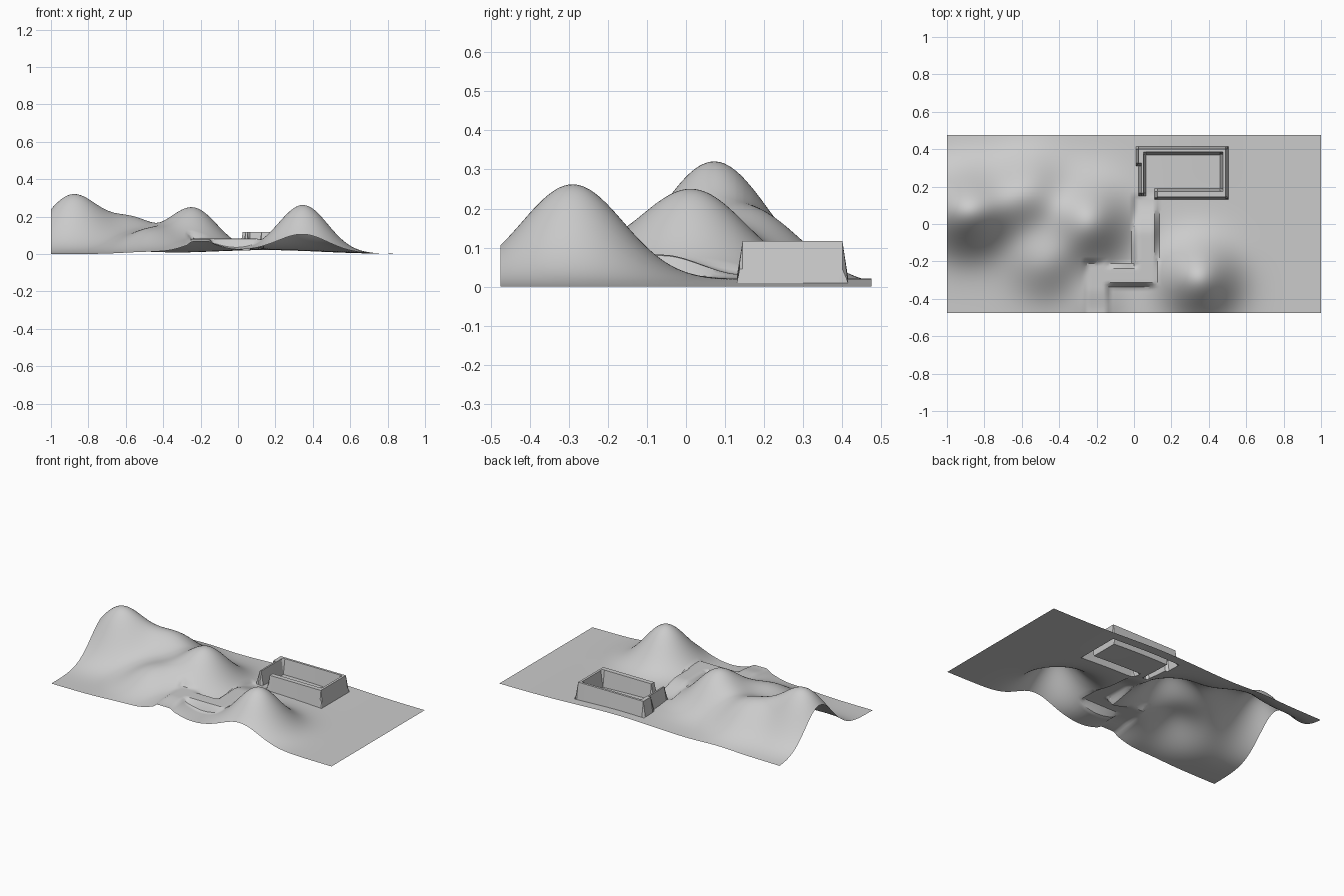
import bpy, bmesh, math

cube = bpy.data.objects.get("Cube")
if cube:
    bpy.data.objects.remove(cube, do_unlink=True)

grey = bpy.data.materials.new("stone_grey")
grey.use_nodes = True
colour = (0.6, 0.6, 0.6, 1)
grey.diffuse_color = colour
grey.node_tree.nodes["Principled BSDF"].inputs["Base Color"].default_value = colour

HALF_X, HALF_Y, STEP = 1.0, 0.475, 0.0125
WALL_TOP, WALL_SLOPE = 0.117, 0.015
PATH_Z, PATH_SLOPE = 0.082, 0.035

# Hills: x, y, summit height, spread in x, spread in y
hills = [
    (-0.885, 0.07, 0.32, 0.155, 0.14),
    (-0.56, 0.17, 0.20, 0.13, 0.135),
    (-0.24, 0.015, 0.25, 0.13, 0.14),
    (-0.48, -0.20, 0.135, 0.13, 0.125),
    (0.35, -0.29, 0.262, 0.13, 0.13),
    (-0.20, -0.42, 0.07, 0.09, 0.12),
]
# Flat tops of the enclosure walls: x0, x1, y0, y1
walls = [
    (0.025, 0.49, 0.385, 0.40),
    (0.475, 0.49, 0.145, 0.40),
    (0.125, 0.49, 0.145, 0.175),
    (0.025, 0.05, 0.325, 0.40),
    (0.04, 0.05, 0.165, 0.40),
]
# Zigzag path: x0, x1, y0, y1
path = [
    (-0.24, -0.16, -0.48, -0.22),
    (-0.24, 0.105, -0.31, -0.24),
    (0.02, 0.105, -0.31, 0.13),
]


def base(x):
    return 0.021 * math.exp(-((x - 0.15) / 0.4) ** 2)


def bell(h, x, y):
    return math.exp(-0.5 * (((x - h[0]) / h[3]) ** 2 + ((y - h[1]) / h[4]) ** 2))


# Balance the overlapping hills so that each summit has its own height
amounts = [h[2] for h in hills]


def ground(x, y):
    return base(x) + sum(a * bell(h, x, y) for a, h in zip(amounts, hills))


for _ in range(12):
    for i, h in enumerate(hills):
        amounts[i] += h[2] - ground(h[0], h[1])


def cover(rects, slope, x, y):
    """1 on the rectangles, falling to 0 over the slope width."""
    best = 0
    for x0, x1, y0, y1 in rects:
        d = max(x0 - x, x - x1, y0 - y, y - y1, 0)
        best = max(best, 1 - d / slope)
    return 0 if best < 1e-4 else best


def smooth(t):
    t = min(max(t, 0), 1)
    return t * t * (3 - 2 * t)


def height(x, y):
    z = ground(x, y)
    level = PATH_Z - 0.05 * smooth((y + 0.06) / 0.2)      # ramp down at the back
    level -= 0.015 * smooth((-0.34 - y) / 0.13)           # dip at the front edge
    z += (level - z) * smooth(cover(path, PATH_SLOPE, x, y))
    z += (WALL_TOP - z) * cover(walls, WALL_SLOPE, x, y)
    return max(z, 0)


def grid_lines(half, lo, hi):
    """Even spacing plus exact lines along the wall edges."""
    n = round(2 * half / STEP)
    lines = {round(-half + 2 * half * i / n, 4) for i in range(n + 1)}
    for r in walls:
        for v in (r[lo] - WALL_SLOPE, r[lo], r[hi], r[hi] + WALL_SLOPE):
            lines = {u for u in lines if abs(u - v) > 0.003}
            lines.add(round(v, 4))
    return sorted(lines)


xs, ys = grid_lines(HALF_X, 0, 1), grid_lines(HALF_Y, 2, 3)


def sheet(name, want_wall):
    bm = bmesh.new()
    rows = [[bm.verts.new((x, y, height(x, y))) for x in xs] for y in ys]
    for j in range(len(ys) - 1):
        for i in range(len(xs) - 1):
            quad = (rows[j][i], rows[j][i + 1], rows[j + 1][i + 1], rows[j + 1][i])
            raised = any(cover(walls, WALL_SLOPE, v.co.x, v.co.y) for v in quad)
            if raised == want_wall:
                bm.faces.new(quad)
    bmesh.ops.delete(bm, geom=[v for v in bm.verts if not v.link_faces], context='VERTS')
    mesh = bpy.data.meshes.new(name)
    bm.to_mesh(mesh)
    bm.free()
    mesh.materials.append(grey)
    ob = bpy.data.objects.new(name, mesh)
    bpy.context.collection.objects.link(ob)
    bpy.ops.object.select_all(action='DESELECT')
    ob.select_set(True)
    bpy.context.view_layer.objects.active = ob
    bpy.ops.object.shade_smooth_by_angle(angle=math.radians(30))
    return ob


sheet("hilly_ground", False)
sheet("enclosure_wall", True)
